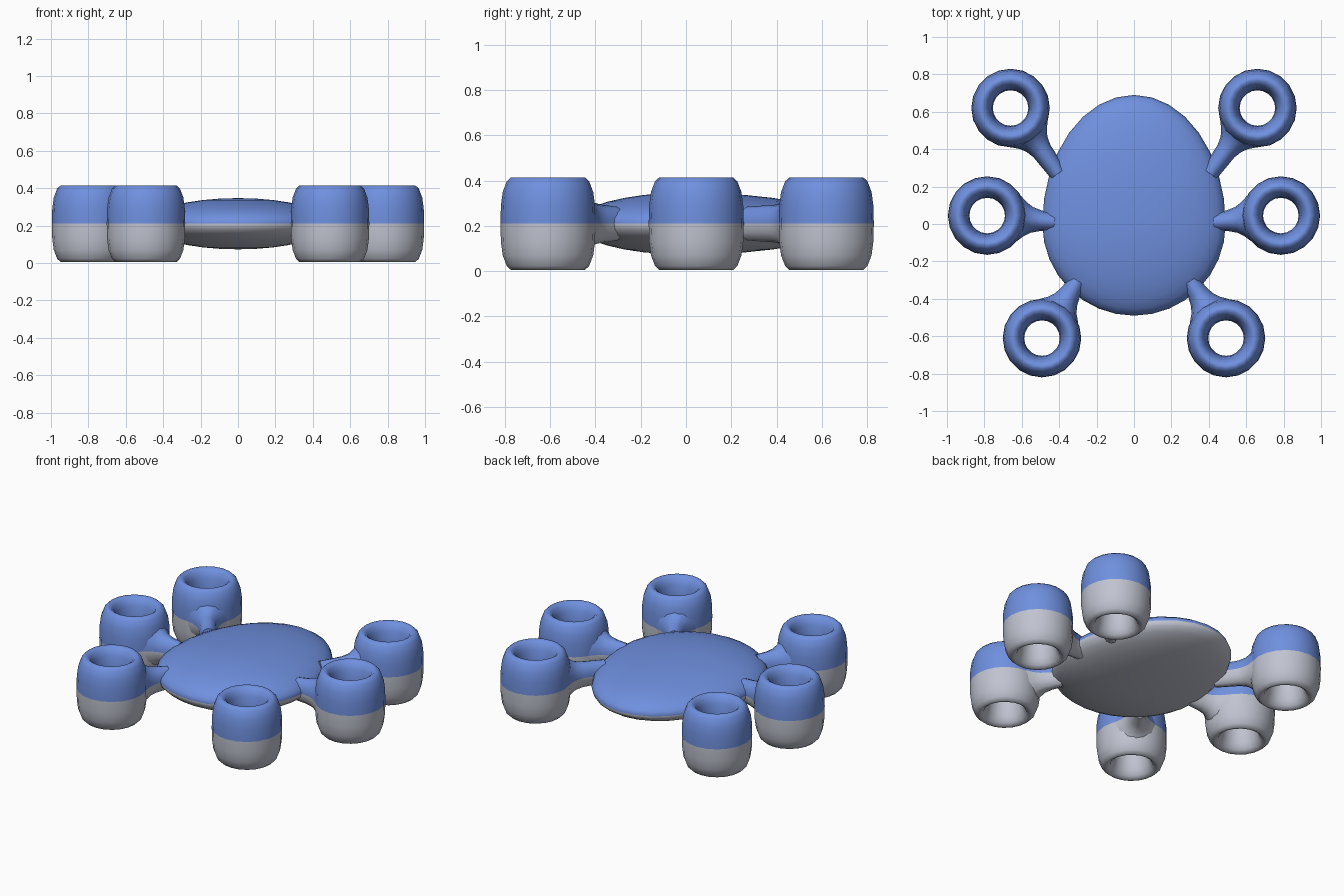
import bpy, math
from mathutils import Vector

if "Cube" in bpy.data.objects:
    bpy.data.objects.remove(bpy.data.objects["Cube"])

MID = 0.21  # height of the colour split


def material(name, rgb):
    m = bpy.data.materials.new(name)
    m.diffuse_color = (*rgb, 1)
    m.use_nodes = True
    m.node_tree.nodes["Principled BSDF"].inputs["Base Color"].default_value = m.diffuse_color
    return m


BLUE = material("blue", (0.16, 0.28, 0.74))
GREY = material("light grey", (0.53, 0.55, 0.63))


def loft(name, rings, caps=False, closed=False, angle=60):
    """Skin equal-sized loops of points; blue above the split, grey below."""
    n = len(rings[0])
    verts = [p for r in rings for p in r]
    faces = []
    last = len(rings) if closed else len(rings) - 1
    for i in range(last):
        j = (i + 1) % len(rings)
        for k in range(n):
            l = (k + 1) % n
            faces.append((i * n + k, i * n + l, j * n + l, j * n + k))
    if caps:
        # triangle-pair strips keep the end caps split at the middle height
        for base in (0, (len(rings) - 1) * n):
            faces.append([base + k for k in range(n // 2 + 1)])
            faces.append([base + k % n for k in range(n // 2, n + 1)])
    me = bpy.data.meshes.new(name)
    me.from_pydata(verts, [], faces)
    ob = bpy.data.objects.new(name, me)
    bpy.context.collection.objects.link(ob)
    me.materials.append(BLUE)
    me.materials.append(GREY)
    bpy.ops.object.select_all(action='DESELECT')
    bpy.context.view_layer.objects.active = ob
    ob.select_set(True)
    bpy.ops.object.mode_set(mode='EDIT')
    bpy.ops.mesh.select_all(action='SELECT')
    bpy.ops.mesh.remove_doubles(threshold=0.0001)
    bpy.ops.mesh.normals_make_consistent(inside=False)
    bpy.ops.object.mode_set(mode='OBJECT')
    for p in me.polygons:
        p.material_index = 0 if p.center.z > MID else 1
    bpy.ops.object.shade_smooth_by_angle(angle=math.radians(angle))
    return ob


# Egg-shaped flattened body, longer towards the back
def body_ring(lat):
    ring = []
    for k in range(32):
        a = math.tau * k / 32
        x, y = math.cos(a), math.sin(a)
        s = math.cos(lat)
        ring.append((0.49 * x * s, (0.69 if y > 0 else 0.49) * y * s,
                     MID + 0.137 * math.sin(lat)))
    return ring


loft("body", [body_ring(math.pi * (i / 16 - 0.5)) for i in range(17)])

# Barrel-shaped open tube: half profile (radius, height above the split)
half = [(0.21, 0), (0.208, 0.08), (0.2, 0.14), (0.182, 0.187), (0.163, 0.205),
        (0.148, 0.205), (0.128, 0.19), (0.112, 0.155), (0.1, 0.09), (0.095, 0)]
PROFILE = half + [(r, -h) for r, h in half[-2:0:-1]]


def tube(name, cx, cy):
    loft(name, [[(cx + r * math.cos(math.tau * k / 20),
                  cy + r * math.sin(math.tau * k / 20), MID + h)
                 for k in range(20)] for r, h in PROFILE], closed=True)


# Arm flaring from a narrow tip on the body into the tube wall
def arm(name, cx, cy, tx, ty):
    d = Vector((tx - cx, ty - cy, 0))
    length = d.length
    d.normalize()
    side = Vector((-d.y, d.x, 0))
    stations = [(0.145, 0.14, 0.155), (0.175, 0.118, 0.14), (0.205, 0.09, 0.115),
                (0.24, 0.069, 0.093), (0.285, 0.056, 0.083), (length, 0.047, 0.075)]
    rings = []
    for t, w, h in stations:
        c = Vector((cx, cy, MID)) + d * t
        rings.append([c + side * (w * math.cos(math.tau * k / 12))
                      + Vector((0, 0, h * math.sin(math.tau * k / 12)))
                      for k in range(12)])
    loft(name, rings, caps=True)


# Three mirrored pairs: tube centre and arm tip
for label, cx, cy, tx, ty in [("back", 0.66, 0.62, 0.405, 0.27),
                              ("middle", 0.785, 0.045, 0.425, 0.01),
                              ("front", 0.492, -0.61, 0.30, -0.305)]:
    for side, s in (("right", 1), ("left", -1)):
        tube(f"{label}_{side}_tube", s * cx, cy)
        arm(f"{label}_{side}_arm", s * cx, cy, s * tx, ty)
